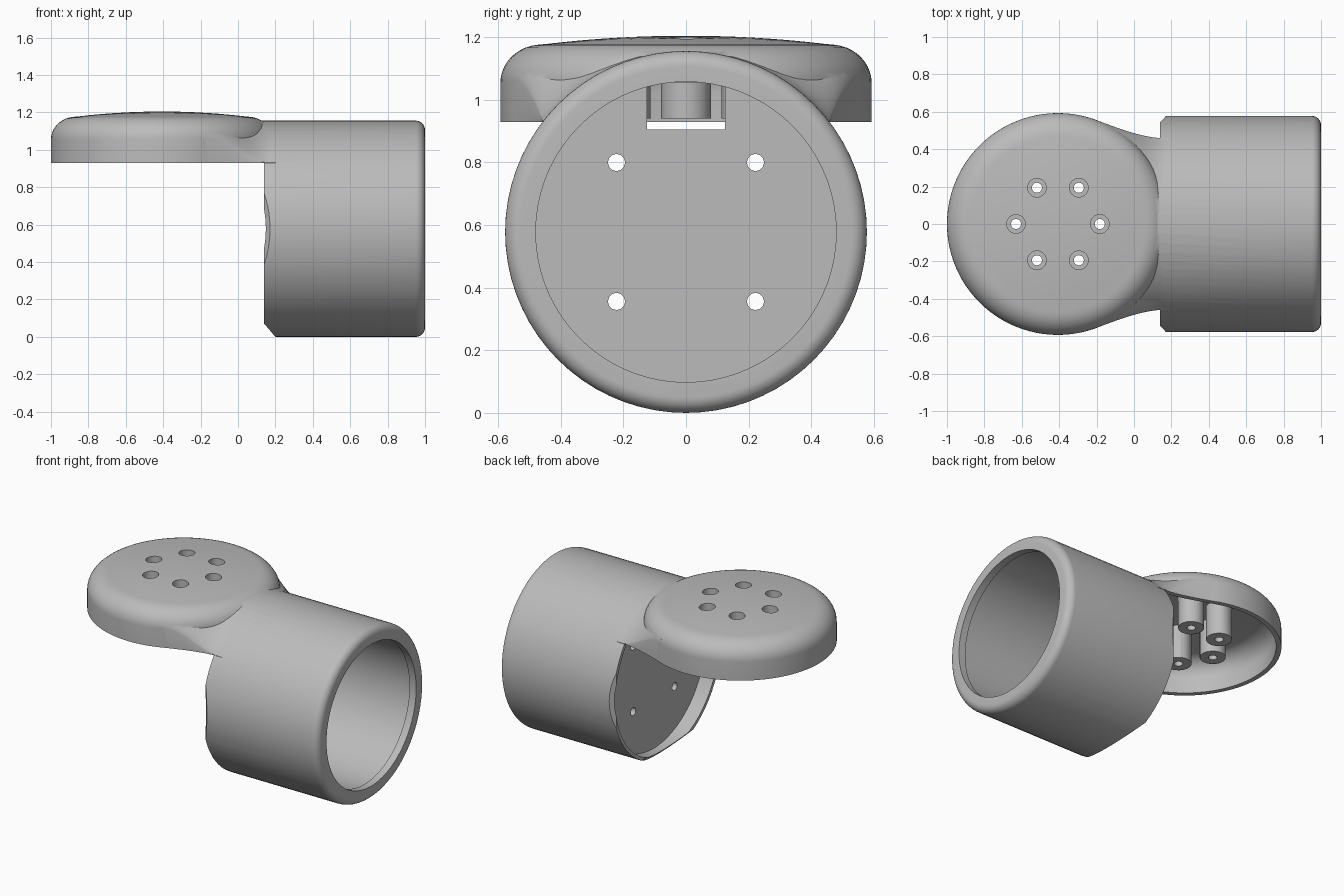
import bpy, bmesh, math
from mathutils import Matrix

cube = bpy.data.objects.get("Cube")
if cube:
    bpy.data.objects.remove(cube)

grey = bpy.data.materials.new("plain_grey")
grey.use_nodes = True
colour = (0.5, 0.5, 0.5, 1)
grey.diffuse_color = colour
grey.node_tree.nodes["Principled BSDF"].inputs["Base Color"].default_value = colour

PIPE_R, DISC_R, DISC_X, RIM_Z = 0.578, 0.593, -0.407, 0.93
ALONG_X = Matrix.Translation((0, 0, PIPE_R)) @ Matrix.Rotation(math.pi / 2, 4, 'Y')


def finish(name, bm):
    bmesh.ops.remove_doubles(bm, verts=bm.verts, dist=1e-5)
    bmesh.ops.recalc_face_normals(bm, faces=bm.faces)
    mesh = bpy.data.meshes.new(name)
    bm.to_mesh(mesh)
    bm.free()
    mesh.materials.append(grey)
    obj = bpy.data.objects.new(name, mesh)
    bpy.context.collection.objects.link(obj)
    return obj


def skin(name, rings, matrix=Matrix()):
    """Closed solid through a row of equal rings of points."""
    bm = bmesh.new()
    loops = [[bm.verts.new(matrix @ Matrix.Translation(p).translation) for p in r] for r in rings]
    for a, b in zip(loops, loops[1:]):
        for i in range(len(a)):
            j = (i + 1) % len(a)
            bm.faces.new((a[i], a[j], b[j], b[i]))
    bm.faces.new(loops[0])
    bm.faces.new(loops[-1])
    return finish(name, bm)


def lathe(name, profile, matrix=Matrix(), n=72):
    turn = [2 * math.pi * i / n for i in range(n)]
    return skin(name, [[(r * math.cos(t), r * math.sin(t), h) for t in turn]
                       for r, h in profile], matrix)


def rod(name, x, y, r, z0, z1):
    return lathe(name, [(r, z0), (r, z1)], Matrix.Translation((x, y, 0)), 24)


def combine(body, others, operation):
    for other in others:
        mod = body.modifiers.new("join", 'BOOLEAN')
        mod.operation, mod.object, mod.solver = operation, other, 'EXACT'
        bpy.context.view_layer.objects.active = body
        bpy.ops.object.modifier_apply(modifier=mod.name)
        bpy.data.objects.remove(other)


def dome(r):
    """Height of the round head's top at radius r."""
    if r < 0.46:
        return 1.205 - 0.028 * (r / 0.46) ** 2
    return 1.055 + 0.122 * math.sqrt(max(0, 1 - ((r - 0.46) / 0.133) ** 2))


def head(name, inset, bottom):
    radii = [DISC_R * math.sin(math.pi / 2 * i / 24) for i in range(24, 0, -1)]
    k = (DISC_R - inset) / DISC_R
    profile = [(DISC_R * k, bottom)] + [(r * k, dome(r) - inset) for r in radii]
    return lathe(name, profile, Matrix.Translation((DISC_X, 0, 0)), 96)


def neck(name, inset, bottom, end):
    """Loft from the head's cross-section to the pipe's upper arc."""
    start, n, rings = -0.2, 28, []
    w0 = math.sqrt(DISC_R ** 2 - (start - DISC_X) ** 2) - 0.001
    w1 = math.sqrt(PIPE_R ** 2 - (RIM_Z - PIPE_R) ** 2) - 0.001
    for s in range(17):
        x = start + (end - start) * s / 16
        t = min(1, (x - start) / 0.38)
        ease = t * t * (3 - 2 * t)
        w = w0 + (w1 - w0) * ease - 0.14 * t * (1 - t) ** 2
        k = (w - inset) / w
        ring = []
        for i in range(n + 1):
            u = math.sin(math.pi * (i / n - 0.5))
            z_head = dome(math.hypot(start - DISC_X, u * w0))
            z_pipe = PIPE_R + math.sqrt((PIPE_R - 0.001) ** 2 - (u * w1) ** 2)
            z = z_head + (z_pipe - z_head) * ease - inset - 0.0005
            ring.append((x, u * w * k, max(z, bottom + 0.002)))
        rings.append([(x, -w * k, bottom)] + ring + [(x, w * k, bottom)])
    return skin(name, rings)


def prism(name, corners, depth, axis):
    """Extrude corners along y (x, z pairs) or along z (x, y pairs)."""
    place = (lambda a, b, d: (a, d, b)) if axis == 'y' else (lambda a, b, d: (a, b, d))
    return skin(name, [[place(a, b, d) for a, b in corners] for d in depth])


# Pipe with a rounded mouth, neck and round head as one solid
lip = [(PIPE_R - 0.05 + 0.05 * math.cos(a), 0.95 + 0.05 * math.sin(a))
       for a in [math.pi / 2 * i / 8 for i in range(9)]]
housing = lathe("housing", [(PIPE_R, 0.14)] + lip, ALONG_X)
combine(housing, [neck("neck", 0, RIM_Z, 0.2), head("head", 0, RIM_Z)], 'UNION')

# Hollow mouth, recess behind the panel, hollow head and neck
combine(housing, [
    lathe("bore", [(0.492, 0.3), (0.492, 0.95), (0.48, 0.95), (0.48, 1.1)], ALONG_X),
    lathe("recess", [(0.555, 0.1), (0.555, 0.24)], ALONG_X),
    head("head_hollow", 0.032, RIM_Z - 0.04),
    neck("neck_hollow", 0.032, RIM_Z - 0.04, 0.235)], 'DIFFERENCE')

# Chamfers on the pipe's rear edge and the wire slot in the panel
cuts = [prism("low_chamfer", [(0.1, 0.117), (0.23, -0.035), (0.1, -0.035)], (-0.7, 0.7), 'y'),
        prism("wire_slot", [(0.2, 0.905), (0.35, 0.905), (0.35, 1.055), (0.2, 1.055)],
              (-0.125, 0.125), 'y')]
for side in (-1, 1):
    cuts.append(prism("side_chamfer", [(0.1, 0.505 * side), (0.2, 0.607 * side),
                                       (0.1, 0.607 * side)], (0.1, 0.92), 'z'))
# Screw holes in the panel
for y in (-0.222, 0.222):
    for z in (-0.222, 0.222):
        m = Matrix.Translation((0, y, z)) @ ALONG_X
        cuts.append(lathe("panel_hole", [(0.027, 0.2), (0.027, 0.4)], m, 24))
combine(housing, cuts, 'DIFFERENCE')

# Six screw posts under the head, drilled and counterbored
spots = [(DISC_X + 0.224 * math.cos(i * math.pi / 3), 0.224 * math.sin(i * math.pi / 3))
         for i in range(6)]
combine(housing, [rod("post", x, y, 0.08, 0.94, 1.175) for x, y in spots], 'UNION')
combine(housing, [rod("hole", x, y, 0.027, 0.9, 1.3) for x, y in spots], 'DIFFERENCE')
combine(housing, [rod("counterbore", x, y, 0.05, 1.1, 1.3) for x, y in spots], 'DIFFERENCE')

bpy.ops.object.select_all(action='DESELECT')
housing.select_set(True)
bpy.context.view_layer.objects.active = housing
bpy.ops.object.shade_smooth_by_angle(angle=math.radians(30))
